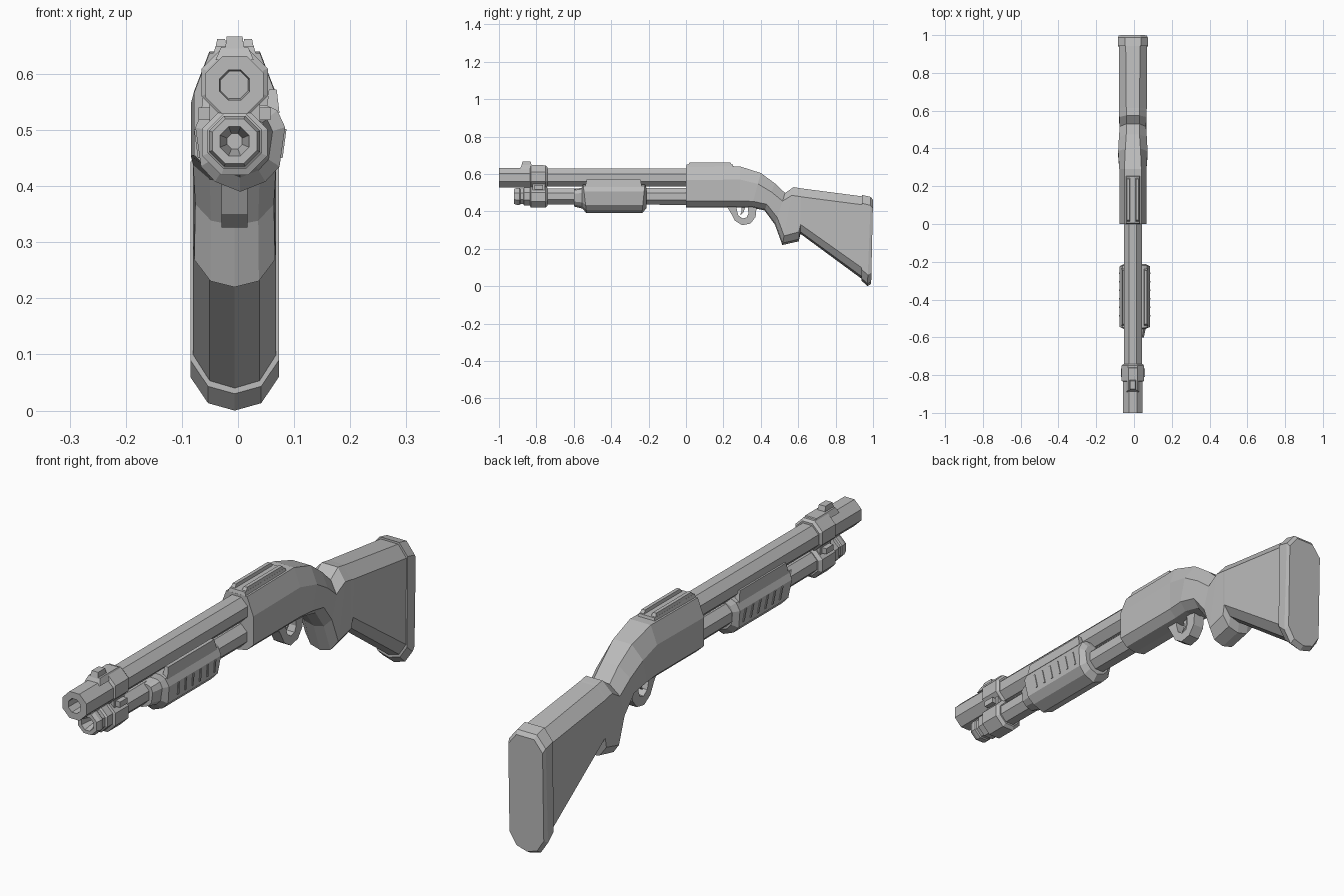
import bpy, bmesh, math

if "Cube" in bpy.data.objects:
    bpy.data.objects.remove(bpy.data.objects["Cube"])

CX = -0.006  # centre line of barrel, body and stock
grey = bpy.data.materials.new("grey")
grey.diffuse_color = (0.5, 0.5, 0.5, 1)
grey.use_nodes = True
grey.node_tree.nodes["Principled BSDF"].inputs["Base Color"].default_value = grey.diffuse_color


def finish(name, bm):
    bmesh.ops.recalc_face_normals(bm, faces=bm.faces[:])
    me = bpy.data.meshes.new(name)
    bm.to_mesh(me)
    bm.free()
    me.materials.append(grey)
    ob = bpy.data.objects.new(name, me)
    bpy.context.collection.objects.link(ob)
    return ob


def loft(name, rings, caps=True, closed=False):
    """Skin a row of equal-length point rings."""
    bm = bmesh.new()
    vs = [[bm.verts.new(p) for p in r] for r in rings]
    n = len(rings[0])
    pairs = list(zip(vs, vs[1:])) + ([(vs[-1], vs[0])] if closed else [])
    for a, b in pairs:
        for i in range(n):
            j = (i + 1) % n
            bm.faces.new((a[i], a[j], b[j], b[i]))
    if caps and not closed:
        bm.faces.new(vs[0])
        bm.faces.new(vs[-1])
    return finish(name, bm)


def tube(name, z, profile, sides=8):
    """Lathe (y, radius) pairs around a line along y, flat side up."""
    rings = []
    for y, r in profile:
        rings.append([(CX + r * math.cos(math.tau * (i + .5) / sides), y,
                       z + r * math.sin(math.tau * (i + .5) / sides)) for i in range(sides)])
    return loft(name, rings)


def block(name, x, y0, y1, z0, z1, hw, top_hw=None, inset=0.0):
    """Box with an optional narrower, shorter top."""
    t = hw if top_hw is None else top_hw
    rings = []
    for z, w, d in ((z0, hw, 0), (z1, t, inset)):
        rings.append([(x - w, y0 + d, z), (x + w, y0 + d, z), (x + w, y1 - d, z), (x - w, y1 - d, z)])
    return loft(name, rings)


def body_ring(yt, zt, yb, zb, w, tw, d1, d2):
    """Bevelled section between a top point and a bottom point."""
    h = math.hypot(yt - yb, zt - zb)
    half = [(tw, 0), (w, d1 / h), (w, 1 - d2 / h), (w * .6, 1 - d2 * .22 / h)]
    pts = half + [(0, 1)] + [(-x, t) for x, t in reversed(half)]
    return [(CX + x, yt + (yb - yt) * t, zt + (zb - zt) * t) for x, t in pts]


# Receiver, wrist grip and stock in one skin
loft("receiver_and_stock", [body_ring(*s) for s in (
    (0.00, .637, 0.00, .42, .072, .045, .07, .035),
    (0.29, .640, 0.29, .42, .072, .045, .07, .035),
    (0.40, .605, 0.35, .42, .078, .040, .06, .035),
    (0.475, .55, 0.42, .405, .074, .035, .05, .035),
    (0.53, .498, 0.475, .33, .070, .035, .045, .04),
    (0.575, .53, 0.515, .22, .072, .035, .045, .05),
    (0.605, .525, 0.603, .24, .073, .035, .045, .05),
    (0.615, .523, 0.612, .28, .074, .035, .045, .05),
    (0.945, .480, 0.945, .035, .074, .038, .045, .06))])

# Butt pad
loft("butt_pad", [body_ring(*s) for s in (
    (0.942, .488, 0.938, .030, .079, .042, .045, .06),
    (0.988, .477, 0.970, .000, .079, .042, .045, .06),
    (1.000, .462, 0.990, .012, .074, .038, .045, .06))])

# Barrel with hollow muzzle, and the tube under it
tube("barrel", .58, [(-.90, .026), (-1, .029), (-1, .056), (-.76, .056), (-.75, .052), (.02, .052)])
tube("magazine_tube", .48, [(-.86, .012), (-.92, .028), (-.92, .043), (-.905, .049),
                            (-.89, .049), (-.885, .045), (-.85, .045), (.02, .049)])
tube("magazine_cap", .48, [(-.87, .045), (-.865, .053), (-.83, .053), (-.82, .045)])

# Clamp joining both tubes
tube("barrel_band", .585, [(-.835, .055), (-.83, .064), (-.75, .064), (-.74, .055)])
tube("magazine_band", .478, [(-.835, .05), (-.83, .063), (-.75, .063), (-.74, .05)])
block("clamp_web", CX, -.82, -.755, .50, .56, .045)
for s in (-1, 1):
    block("clamp_lug", CX + s * .052, -.81, -.765, .518, .54, .012)

# Front sight
block("sight_base", CX, -.89, -.75, .625, .648, .034, .024, .012)
block("sight_post", CX, -.88, -.825, .645, .667, .017, .014, .006)

# Top rail on the receiver
block("rail_base", CX, .0, .255, .635, .650, .038, .034, .004)
for s in (-1, 1):
    block("rail_edge", CX + s * .024, .012, .245, .648, .662, .010, .007, .008)

# Pump grip with tapered nose
PX = .004


def pump_ring(y, k, slant=0.0):
    half = [(.045, .545), (.066, .535), (.080, .505), (.070, .435), (.045, .408)]
    pts = half + [(0, .39)] + [(-x, z) for x, z in reversed(half)]
    return [(PX + x * k, y + slant * (.545 - z), .48 + (z - .48) * k) for x, z in pts]


loft("pump_grip", [pump_ring(-.60, .60), pump_ring(-.555, .72), pump_ring(-.55, 1, .12),
                   pump_ring(-.22, 1, -.1), pump_ring(-.212, .72)])
for s in (-1, 1):
    # Upper flange and slanted grip ribs on each side
    block("pump_flange", PX + s * .058, -.54, -.235, .53, .572, .012, .007, .01)
    for i in range(6):
        y = -.49 + i * .045
        x0, x1 = PX + s * .0805, PX + s * .0735
        loft("pump_rib", [[(x0 - s * .006, y, .502), (x0 + s * .002, y, .502),
                           (x0 + s * .002, y + .008, .502), (x0 - s * .006, y + .008, .502)],
                          [(x1 - s * .006, y + .006, .45), (x1 + s * .002, y + .006, .45),
                           (x1 + s * .002, y + .014, .45), (x1 - s * .006, y + .014, .45)]])

# Trigger guard: outer and inner outlines joined across the width
outer = [(.215, .43), (.235, .40), (.262, .35), (.30, .326), (.345, .335), (.372, .37), (.378, .43)]
inner = [(.27, .425), (.272, .405), (.28, .378), (.303, .362), (.325, .368), (.334, .39), (.33, .425)]
W = .023
loft("trigger_guard", [[(CX + x, y, z) for y, z in line]
                       for x, line in ((-W, outer), (W, outer), (W, inner), (-W, inner))], closed=True)

# Trigger
loft("trigger", [[(CX + x, y, z) for y, z in ((.295, .43), (.298, .40), (.288, .378), (.308, .395), (.318, .43))]
                 for x in (-.009, .009)])
